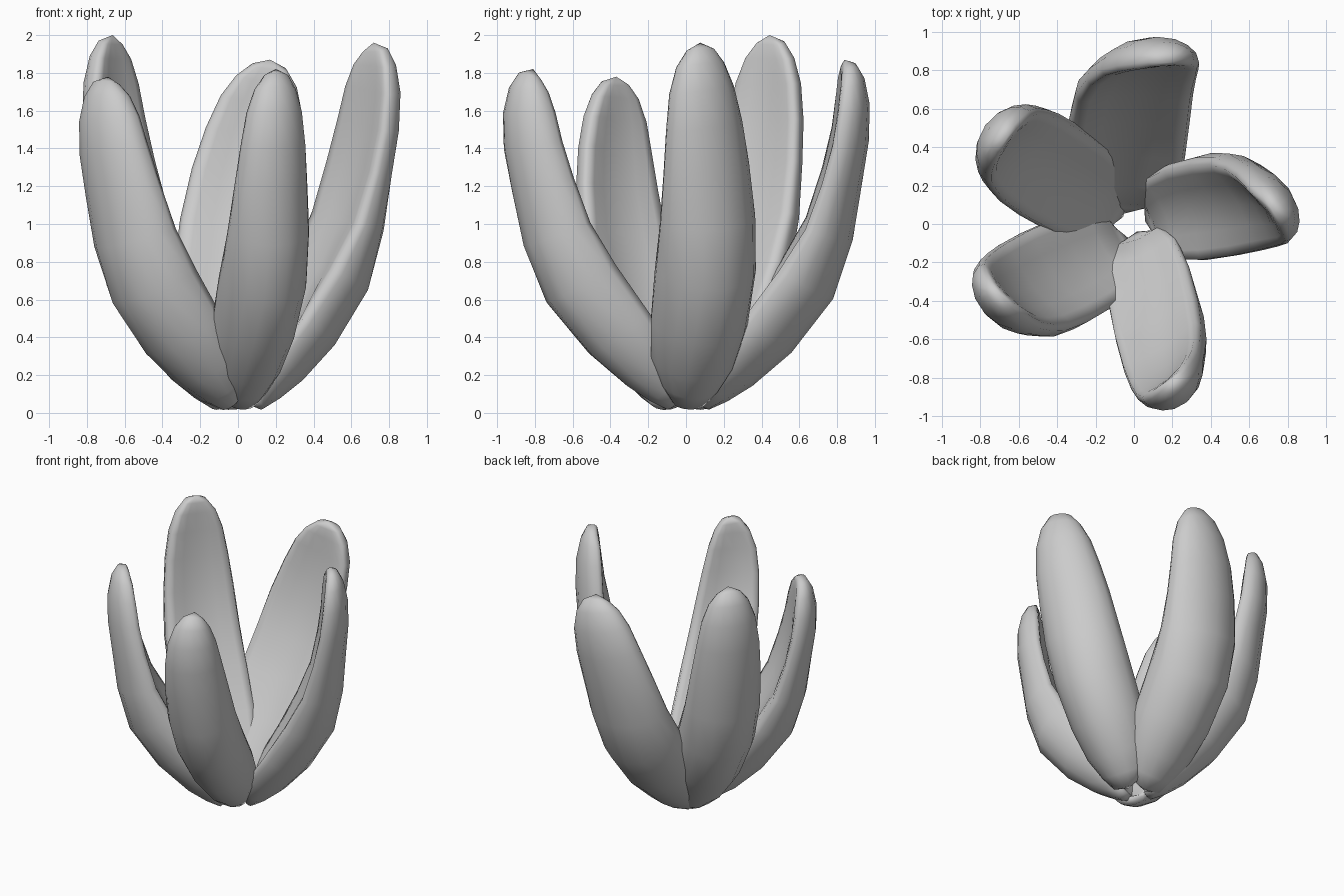
import bpy
import bmesh
from math import sin, cos, pi, radians
from mathutils import Vector, Matrix

cube = bpy.data.objects.get("Cube")
if cube:
    bpy.data.objects.remove(cube)

# Single matte grey
grey = bpy.data.materials.new("light_grey")
grey.use_nodes = True
grey.diffuse_color = (0.6, 0.6, 0.6, 1)
grey.node_tree.nodes["Principled BSDF"].inputs["Base Color"].default_value = (0.6, 0.6, 0.6, 1)

# Shared petal shape: height, outward reach, width, back thickness, cup depth
STATIONS = [
    (0.0, 0.14, 0.34, 0.035, 0.02),
    (0.04, 0.21, 0.6, 0.085, 0.07),
    (0.1, 0.34, 0.84, 0.12, 0.11),
    (0.2, 0.54, 0.96, 0.145, 0.13),
    (0.35, 0.75, 1.0, 0.16, 0.12),
    (0.5, 0.88, 0.98, 0.125, 0.1),
    (0.65, 0.95, 0.91, 0.1, 0.085),
    (0.77, 0.99, 0.82, 0.095, 0.07),
    (0.87, 1.0, 0.7, 0.088, 0.055),
    (0.94, 0.99, 0.52, 0.07, 0.035),
    (0.98, 0.97, 0.3, 0.045, 0.01),
]
SIDES = 16
BASE = 0.045
INNER = 0.82


def power(value, exponent):
    return abs(value) ** exponent * (1 if value >= 0 else -1)


def make_petal(name, facing, height, reach, width, lean, bow, root, curve, twist):
    a = radians(facing)
    out = Vector((cos(a), sin(a), 0))
    side = Vector((-sin(a), cos(a), 0))

    def spine(h, f):
        f = f ** curve
        lateral = lean * f * (0.5 + 0.5 * h) + bow * sin(pi * h) + root * (1 - h) ** 4
        return out * reach * f + side * lateral + Vector((0, 0, BASE + (height - BASE) * h))

    centres = [spine(s[0], s[1]) for s in STATIONS]
    tip = spine(1, 0.95)
    path = [spine(0, 0.08)] + centres + [tip]

    bm = bmesh.new()
    rings = []
    for i, (h, f, w, thick, cup) in enumerate(STATIONS):
        tangent = (path[i + 2] - path[i]).normalized()
        turned = Matrix.Rotation(radians(twist) * h, 3, "Z") @ side
        across = (turned - tangent * turned.dot(tangent)).normalized()
        back = across.cross(tangent)
        ring = []
        for k in range(SIDES):
            t = 2 * pi * k / SIDES
            u = power(cos(t), 0.85)
            depth = thick if sin(t) > 0 else thick * INNER
            v = power(sin(t), 0.7) * depth - cup * u * u
            ring.append(bm.verts.new(centres[i] + across * u * w * width + back * v))
        rings.append(ring)

    # Skin between rings, then close both ends
    for lower, upper in zip(rings, rings[1:]):
        for k in range(SIDES):
            n = (k + 1) % SIDES
            bm.faces.new((lower[k], lower[n], upper[n], upper[k]))
    for ring, point in ((rings[0], path[0]), (rings[-1], tip)):
        end = bm.verts.new(point)
        for k in range(SIDES):
            bm.faces.new((ring[k], ring[(k + 1) % SIDES], end))
    bmesh.ops.recalc_face_normals(bm, faces=bm.faces)
    for face in bm.faces:
        face.smooth = True

    mesh = bpy.data.meshes.new(name)
    bm.to_mesh(mesh)
    bm.free()
    mesh.materials.append(grey)
    bpy.context.collection.objects.link(bpy.data.objects.new(name, mesh))


# Five petals around the base
make_petal("left_petal", 22, 1.96, 0.73, 0.28, -0.21, 0.045, 0, 1, 16)
make_petal("back_petal", 92, 1.87, 0.88, 0.315, -0.21, 0.11, 0.06, 1.1, 0)
make_petal("back_right_petal", 147, 2.0, 0.84, 0.28, -0.01, 0.01, 0, 1, -3)
make_petal("front_right_petal", 218, 1.78, 0.81, 0.29, -0.14, 0.03, 0.06, 1, 5)
make_petal("front_petal", 295, 1.82, 0.87, 0.24, -0.17, -0.015, 0, 1.2, 18)
